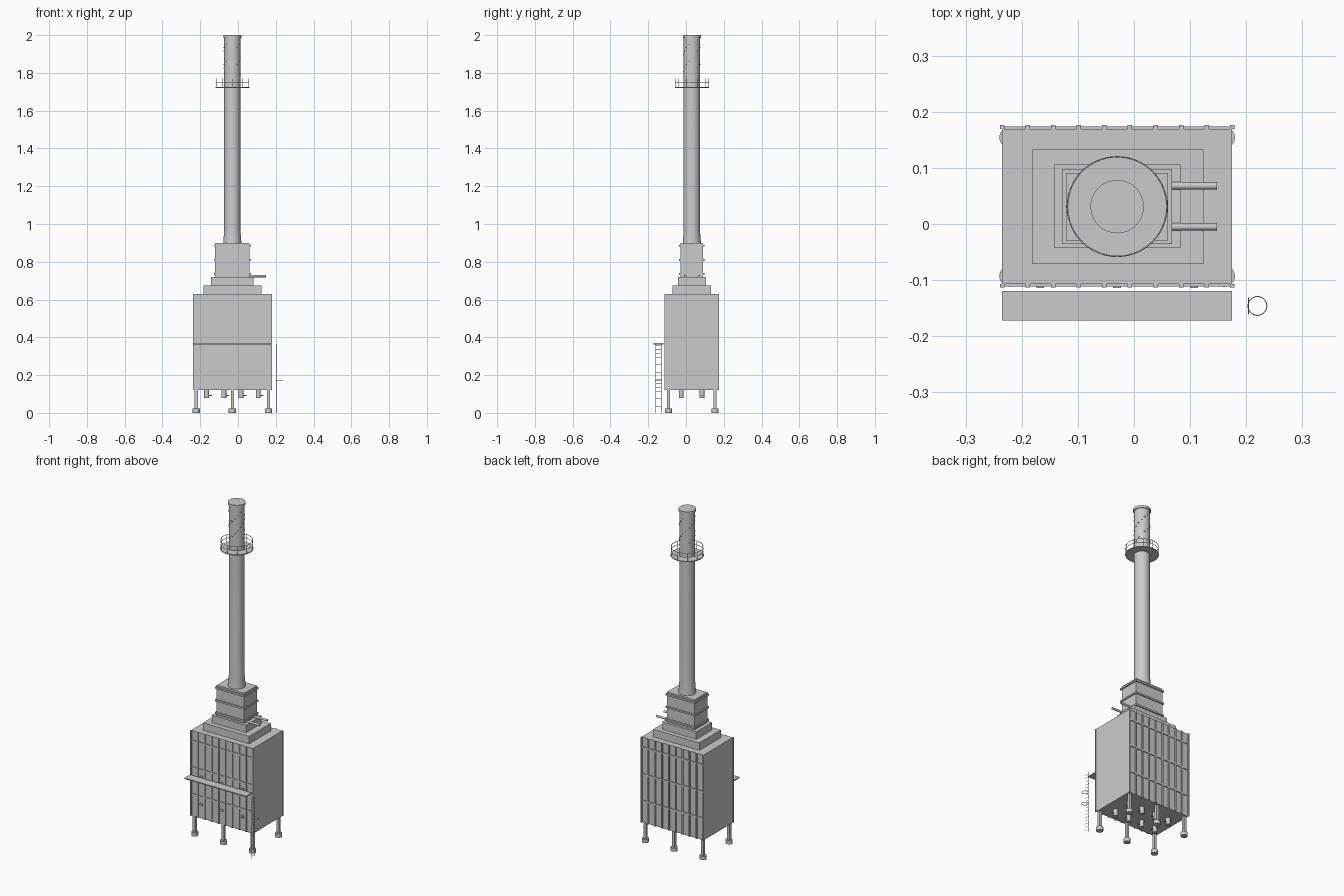
import bpy, bmesh, math
from mathutils import Matrix, Vector

if "Cube" in bpy.data.objects:
    bpy.data.objects.remove(bpy.data.objects["Cube"])

CX, CY = -0.03, 0.031   # common axis of furnace and stack


def finish(name, bm, smooth=False):
    me = bpy.data.meshes.new(name)
    bmesh.ops.recalc_face_normals(bm, faces=bm.faces)
    bm.to_mesh(me)
    bm.free()
    ob = bpy.data.objects.new(name, me)
    bpy.context.collection.objects.link(ob)
    if smooth:
        bpy.ops.object.select_all(action='DESELECT')
        ob.select_set(True)
        bpy.context.view_layer.objects.active = ob
        bpy.ops.object.shade_smooth_by_angle(angle=math.radians(35))
    return ob


def add_box(bm, x0, x1, y0, y1, z0, z1, rot=None):
    m = Matrix.Translation(((x0+x1)/2, (y0+y1)/2, (z0+z1)/2)) @ Matrix.Diagonal((x1-x0, y1-y0, z1-z0, 1))
    bmesh.ops.create_cube(bm, size=1, matrix=(rot @ m) if rot else m)


def add_rod(bm, a, b, r, n=12):
    a, b = Vector(a), Vector(b)
    d = b - a
    m = Matrix.Translation((a+b)/2) @ d.to_track_quat('Z', 'Y').to_matrix().to_4x4()
    bmesh.ops.create_cone(bm, cap_ends=True, segments=n, radius1=r, radius2=r, depth=d.length, matrix=m)


def add_lathe(bm, cx, cy, profile, n=48, closed=False):
    rings = []
    for r, z in profile:
        rings.append([bm.verts.new((cx + r*math.cos(2*math.pi*i/n), cy + r*math.sin(2*math.pi*i/n), z))
                      for i in range(n)])
    pairs = list(zip(rings, rings[1:])) + ([(rings[-1], rings[0])] if closed else [])
    for a, b in pairs:
        for i in range(n):
            bm.faces.new((a[i], a[(i+1) % n], b[(i+1) % n], b[i]))
    if not closed:
        bm.faces.new(rings[0])
        bm.faces.new(rings[-1])


def add_ring(bm, cx, cy, z, r, t, n=40):
    add_lathe(bm, cx, cy, [(r-t, z-t), (r+t, z-t), (r+t, z+t), (r-t, z+t)], n, True)


def box(name, *dims):
    bm = bmesh.new()
    add_box(bm, *dims)
    return finish(name, bm)


# furnace casing and stepped roof
box("furnace_body", -0.235, 0.175, -0.107, 0.169, 0.12, 0.63)
box("roof_step_lower", -0.182, 0.124, -0.071, 0.133, 0.63, 0.675)
box("roof_step_upper", -0.142, 0.083, -0.043, 0.106, 0.675, 0.72)
box("convection_box", -0.121, 0.061, -0.029, 0.091, 0.72, 0.9)

# stiffener bands around the convection box
bm = bmesh.new()
for z in (0.735, 0.81, 0.885):
    add_box(bm, -0.128, 0.068, -0.036, 0.098, z-0.005, z+0.005)
finish("convection_bands", bm)

# vertical ribs and horizontal beams, front and back
ribs, beams = bmesh.new(), bmesh.new()
for y0, y1, b0, b1 in ((-0.113, -0.107, -0.111, -0.107), (0.169, 0.176, 0.169, 0.174)):
    for i in range(10):
        x = -0.235 + i*0.41/9
        add_box(ribs, x-0.004, x+0.004, y0, y1, 0.12, 0.63)
    for z in (0.25, 0.41, 0.57):
        add_box(beams, -0.235, 0.175, b0, b1, z-0.005, z+0.005)
finish("wall_ribs", ribs)
finish("wall_beams", beams)

# inspection doors on the front
bm = bmesh.new()
for x in (-0.167, -0.03, 0.107):
    for z in (0.205, 0.367):
        add_box(bm, x-0.007, x+0.007, -0.114, -0.106, z-0.007, z+0.007)
finish("inspection_doors", bm)

# legs with round footings
legs, feet = bmesh.new(), bmesh.new()
for x in (-0.221, CX, 0.161):
    for y in (-0.093, 0.154):
        add_box(legs, x-0.008, x+0.008, y-0.008, y+0.008, 0.015, 0.12)
        add_rod(feet, (x, y, 0), (x, y, 0.022), 0.019, 20)
finish("legs", legs)
finish("footings", feet, True)

# burners below the floor with fuel pipes
burners, fuel = bmesh.new(), bmesh.new()
for x in (-0.166, -0.075, 0.016, 0.107):
    for y in (-0.025, 0.085):
        add_rod(burners, (x, y, 0.08), (x, y, 0.122), 0.013, 20)
        add_rod(fuel, (x, y, 0.092), (x+0.028, y, 0.092), 0.003, 8)
finish("burners", burners, True)
finish("fuel_pipes", fuel, True)

# process pipes
bm = bmesh.new()
for y in (-0.005, 0.068):
    add_rod(bm, (0.05, y, 0.724), (0.148, y, 0.724), 0.0065, 16)
finish("process_pipes", bm, True)

# chimney stack with flared base and top rim
bm = bmesh.new()
add_lathe(bm, CX, CY, [(0.048, 0.9), (0.043, 0.965), (0.043, 1.985), (0.0475, 1.985), (0.0475, 2.0)])
finish("stack", bm, True)

# spiral wind strakes near the stack top
bm = bmesh.new()
for s in range(3):
    for k in range(10):
        a = 2*math.pi*(s/3 + k/15)
        rot = Matrix.Translation((CX, CY, 1.79 + k*0.018)) @ Matrix.Rotation(a, 4, 'Z')
        add_box(bm, 0.041, 0.0455, -0.005, 0.005, -0.002, 0.002, rot)
finish("stack_strakes", bm)

# round stack platform with handrail
bm = bmesh.new()
add_lathe(bm, CX, CY, [(0.042, 1.719), (0.09, 1.719), (0.09, 1.724), (0.042, 1.724)], 48, True)
finish("stack_platform", bm, True)
bm = bmesh.new()
for z in (1.748, 1.77):
    add_ring(bm, CX, CY, z, 0.0885, 0.001)
for i in range(10):
    a = math.pi/2 + i*math.pi/5
    x, y = CX + 0.0885*math.cos(a), CY + 0.0885*math.sin(a)
    add_rod(bm, (x, y, 1.72), (x, y, 1.771), 0.0013, 8)
finish("stack_handrail", bm)

# front walkway
box("walkway", -0.235, 0.175, -0.172, -0.119, 0.363, 0.369)

# caged access ladder
bm = bmesh.new()
for y in (-0.16, -0.132):
    add_rod(bm, (0.204, y, 0), (0.204, y, 0.366), 0.0012, 8)
for i in range(18):
    z = 0.015 + i*0.02
    add_rod(bm, (0.204, -0.16, z), (0.204, -0.132, z), 0.0009, 6)
finish("ladder", bm)
bm = bmesh.new()
for z in (0.17, 0.24):
    add_ring(bm, 0.22, -0.146, z, 0.0168, 0.0009, 28)
finish("ladder_cage", bm)
